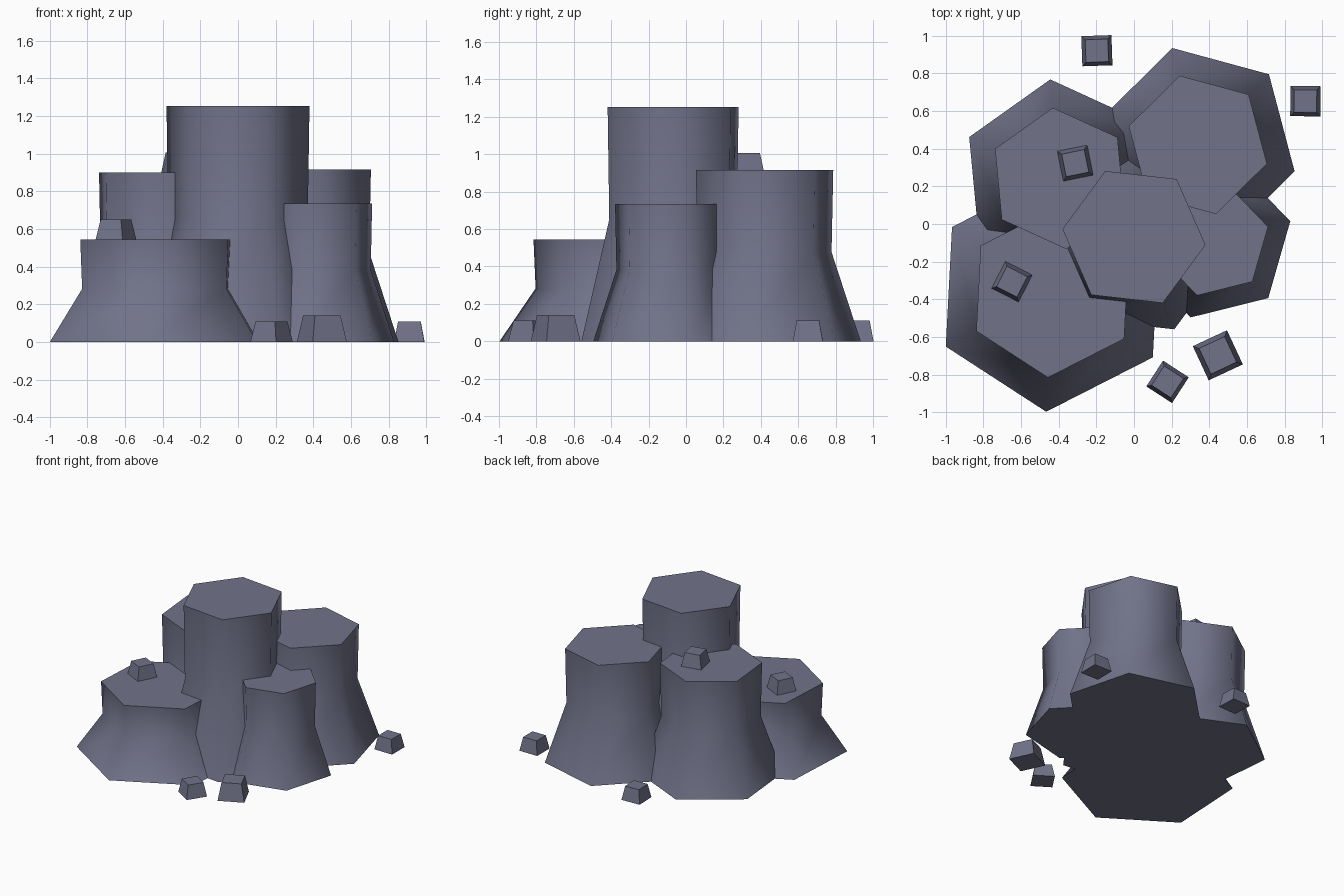
import bpy, bmesh, math

if "Cube" in bpy.data.objects:
    bpy.data.objects.remove(bpy.data.objects["Cube"])

stone = bpy.data.materials.new("slate_grey_stone")
stone.diffuse_color = (0.165, 0.17, 0.25, 1)
stone.use_nodes = True
stone.node_tree.nodes["Principled BSDF"].inputs["Base Color"].default_value = stone.diffuse_color


def stack(name, sides, rings, loc, angle):
    """Closed prism through rings of (radius, z), turned by angle degrees."""
    bm = bmesh.new()
    loops = []
    for r, z in rings:
        loops.append([bm.verts.new((r * math.cos(math.radians(angle) + math.tau * i / sides),
                                    r * math.sin(math.radians(angle) + math.tau * i / sides), z))
                      for i in range(sides)])
    for a, b in zip(loops, loops[1:]):
        for i in range(sides):
            j = (i + 1) % sides
            bm.faces.new((a[i], a[j], b[j], b[i]))
    bm.faces.new(loops[0][::-1])
    bm.faces.new(loops[-1])
    mesh = bpy.data.meshes.new(name)
    bm.to_mesh(mesh)
    bm.free()
    mesh.materials.append(stone)
    ob = bpy.data.objects.new(name, mesh)
    ob.location = loc
    bpy.context.collection.objects.link(ob)
    return ob


# Hexagonal columns: flared foot, slight waist, flat top
columns = [  # name, x, y, radius, height, angle
    ("centre_column", 0.0, -0.069, 0.382, 1.253, -6.4),
    ("front_left_column", -0.433, -0.362, 0.454, 0.544, -93),
    ("back_left_column", -0.395, 0.242, 0.377, 0.90, 95.4),
    ("back_right_column", 0.339, 0.42, 0.38, 0.917, 104.8),
    ("right_column", 0.418, -0.088, 0.303, 0.735, 14),
]
for name, x, y, r, h, a in columns:
    ob = stack(name, 6, [(r * 1.4, 0), (r * 0.975, h * 0.52), (r, h)], (x, y, 0), a)
    # sides shade smoothly round the column, caps stay crisp
    bpy.ops.object.select_all(action='DESELECT')
    ob.select_set(True)
    bpy.context.view_layer.objects.active = ob
    bpy.ops.object.shade_smooth_by_angle(angle=math.radians(65))

# Small tapered boulders on the ground and on two column tops
boulders = [  # x, y, z, side, height, angle
    (-0.197, 0.92, 0, 0.16, 0.11, 2),
    (0.91, 0.652, 0, 0.16, 0.11, -0.5),
    (0.178, -0.838, 0, 0.163, 0.11, -33),
    (0.445, -0.697, 0, 0.20, 0.14, 25),
    (-0.648, -0.306, 0.54, 0.162, 0.11, -27),
    (-0.312, 0.323, 0.897, 0.163, 0.11, 11.5),
]
for i, (x, y, z, side, h, a) in enumerate(boulders, 1):
    r = side / math.sqrt(2)
    stack(f"boulder_{i}", 4, [(r, 0), (r * 0.75, h)], (x, y, z), a + 45)
